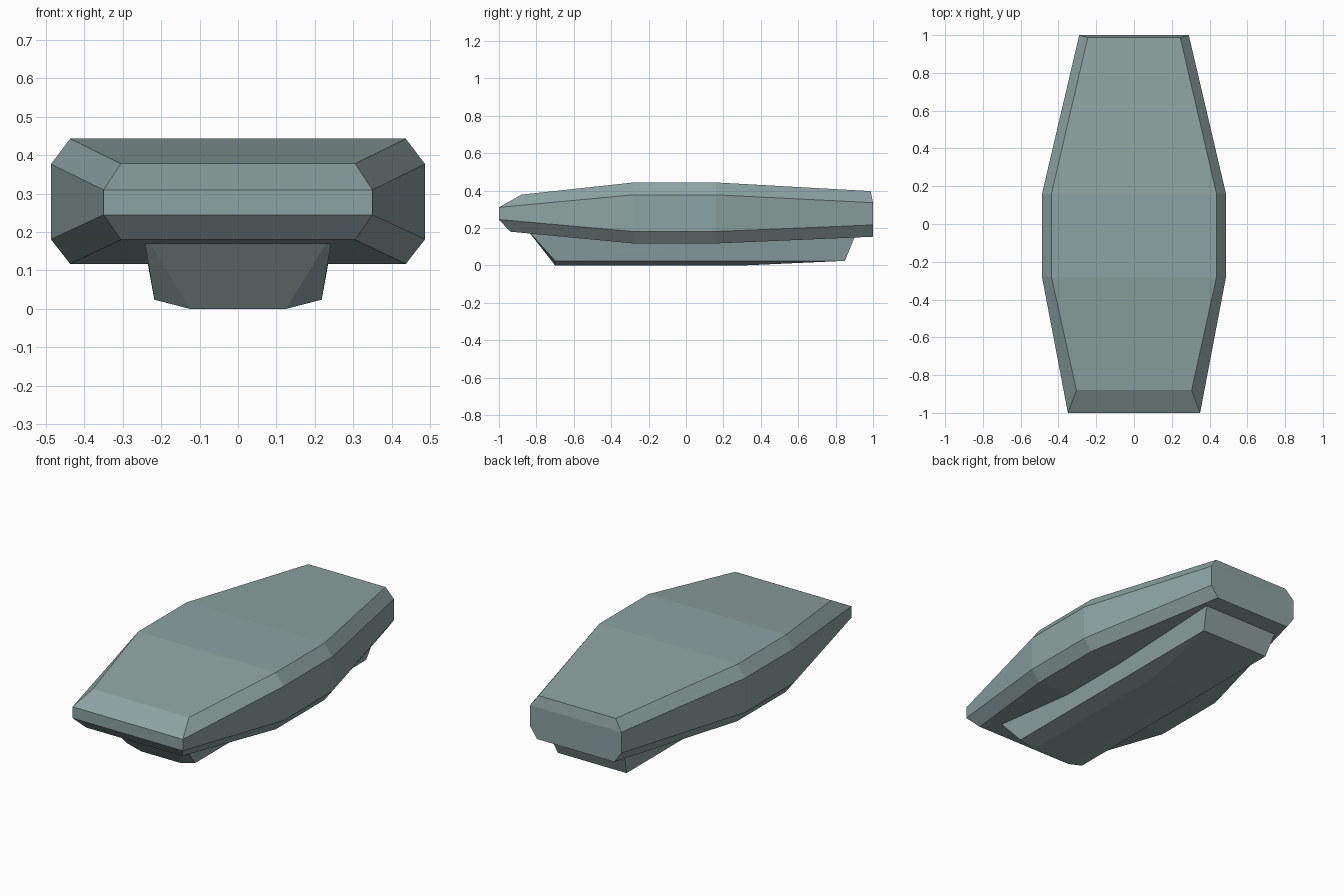
import bpy, bmesh

if "Cube" in bpy.data.objects:
    bpy.data.objects.remove(bpy.data.objects["Cube"])

mat = bpy.data.materials.new("grey_teal")
mat.diffuse_color = (0.27, 0.365, 0.36, 1)
mat.use_nodes = True
mat.node_tree.nodes["Principled BSDF"].inputs["Base Color"].default_value = mat.diffuse_color


def finish(name, bm):
    bmesh.ops.recalc_face_normals(bm, faces=bm.faces)
    me = bpy.data.meshes.new(name)
    bm.to_mesh(me)
    bm.free()
    me.materials.append(mat)
    ob = bpy.data.objects.new(name, me)
    bpy.context.collection.objects.link(ob)
    return ob


# Hull stations, each with four (half width, y, z) points from top to bottom
stations = [
    [(0.305, -0.88, 0.378), (0.35, -1.0, 0.31), (0.35, -1.0, 0.245), (0.305, -0.94, 0.18)],
    [(0.437, -0.28, 0.443), (0.487, -0.28, 0.377), (0.487, -0.28, 0.181), (0.437, -0.28, 0.117)],
    [(0.437, 0.16, 0.443), (0.487, 0.16, 0.377), (0.487, 0.16, 0.181), (0.437, 0.16, 0.117)],
    [(0.245, 0.987, 0.397), (0.29, 1.0, 0.335), (0.29, 1.0, 0.216), (0.245, 1.0, 0.153)],
]
bm = bmesh.new()
rings = []
for st in stations:
    right = [bm.verts.new(p) for p in st]
    left = [bm.verts.new((-x, y, z)) for x, y, z in reversed(st)]
    rings.append(right + left)
# Skin between stations
for a, b in zip(rings, rings[1:]):
    for i in range(8):
        j = (i + 1) % 8
        bm.faces.new((a[i], a[j], b[j], b[i]))
# Bevelled nose and tail
for r in (rings[0], rings[-1]):
    for i in range(3):
        bm.faces.new((r[i], r[i + 1], r[6 - i], r[7 - i]))
finish("hull", bm)

# Keel box under the hull, with its top sunk into the hull
keel = [
    (0.247, -0.857, 0.20), (0.218, -0.70, 0.024), (0.125, -0.70, 0.0),
    (0.125, 0.32, 0.0), (0.218, 0.85, 0.024), (0.247, 0.915, 0.185),
]
bm = bmesh.new()
for x, y, z in keel:
    for s in (1, -1):
        bm.verts.new((s * x, y, z))
bmesh.ops.convex_hull(bm, input=bm.verts)
bmesh.ops.dissolve_limit(bm, angle_limit=0.01, verts=bm.verts, edges=bm.edges)
finish("keel", bm)
